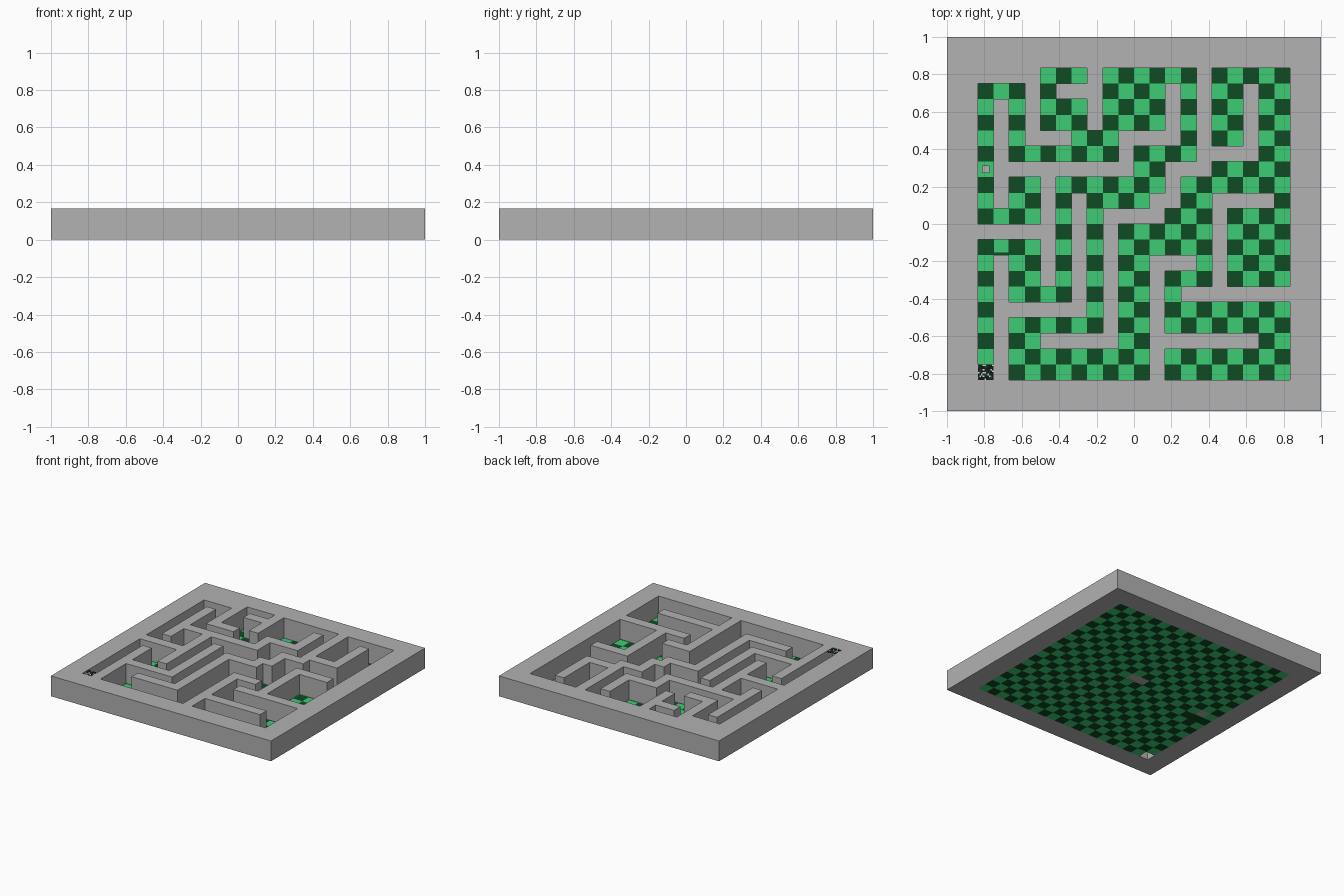
import bpy, bmesh, random

if "Cube" in bpy.data.objects:
    bpy.data.objects.remove(bpy.data.objects["Cube"])

C = 1 / 12          # one grid cell
N = 20              # cells across the maze interior
EDGE = N * C / 2    # interior half width
TOP = 2 * C         # wall height

# Wide passages: first column, first row, last column, last row
ROOMS = [(8, 0, 11, 3), (15, 0, 16, 4), (18, 0, 19, 5), (15, 6, 19, 7),
         (16, 9, 19, 13), (9, 10, 14, 11), (9, 10, 10, 19), (2, 18, 10, 19),
         (12, 15, 19, 16), (18, 15, 19, 19), (12, 18, 19, 19), (10, 5, 11, 6),
         (7, 7, 10, 8), (13, 7, 14, 8), (4, 2, 6, 3), (6, 4, 8, 5),
         (2, 7, 3, 9), (2, 11, 3, 14), (2, 16, 3, 18)]

# One-cell corridors: corner points as (column, row)
PATHS = [[(8, 5), (2, 5), (2, 1), (0, 1), (0, 9), (3, 9)],
         [(4, 3), (4, 0), (6, 0)],
         [(11, 0), (13, 0), (13, 5), (10, 5)],
         [(15, 0), (19, 0)],
         [(11, 7), (5, 7), (5, 14), (2, 14)],
         [(7, 7), (7, 16), (2, 16)],
         [(13, 7), (19, 7), (19, 9)],
         [(12, 9), (14, 9), (14, 13), (12, 13), (12, 15)],
         [(3, 11), (0, 11), (0, 19)]]


def material(name, rgb):
    m = bpy.data.materials.new(name)
    m.diffuse_color = (*rgb, 1)
    m.use_nodes = True
    m.node_tree.nodes["Principled BSDF"].inputs["Base Color"].default_value = m.diffuse_color
    return m


GREY = material("stone_grey", (0.445, 0.445, 0.445))
LIGHT = material("light_green", (0.048, 0.60, 0.178))
DARK = material("dark_green", (0.0045, 0.069, 0.016))
BLACK = material("near_black", (0.008, 0.008, 0.008))
WHITE = material("off_white", (0.75, 0.75, 0.75))


def finish(bm, name, mats):
    me = bpy.data.meshes.new(name)
    bm.to_mesh(me)
    bm.free()
    for m in mats:
        me.materials.append(m)
    ob = bpy.data.objects.new(name, me)
    bpy.context.collection.objects.link(ob)
    return ob


def box(name, lo, hi, mat):
    bm = bmesh.new()
    bmesh.ops.create_cube(bm, size=1)
    for v in bm.verts:
        v.co = [hi[i] if v.co[i] > 0 else lo[i] for i in range(3)]
    return finish(bm, name, [mat])


def tiles(cells, x0, y0, size, z):
    """Flat welded squares; cells is a list of (column, row, material index)."""
    bm = bmesh.new()
    for c, r, mi in cells:
        x, y = x0 + c * size, y0 - r * size
        f = bm.faces.new([bm.verts.new(p) for p in (
            (x, y - size, z), (x + size, y - size, z), (x + size, y, z), (x, y, z))])
        f.material_index = mi
    bmesh.ops.remove_doubles(bm, verts=bm.verts, dist=1e-4)
    return bm


# Collect the open cells from rooms and corridors
spans = list(ROOMS)
for path in PATHS:
    for (a, b), (c, d) in zip(path, path[1:]):
        spans.append((min(a, c), min(b, d), max(a, c), max(b, d)))
open_cells = {(c, r) for a, b, d, e in spans
              for c in range(a, d + 1) for r in range(b, e + 1)}

# Outer frame
box("frame_front", (-1, -1, 0), (1, -EDGE, TOP), GREY)
box("frame_back", (-1, EDGE, 0), (1, 1, TOP), GREY)
box("frame_left", (-1, -EDGE, 0), (-EDGE, EDGE, TOP), GREY)
box("frame_right", (EDGE, -EDGE, 0), (1, EDGE, TOP), GREY)

# Inner walls: closed cells pulled up to full height
grid = [(c, r) for r in range(N) for c in range(N)]
bm = tiles([(c, r, 0) for c, r in grid if (c, r) not in open_cells],
           -EDGE, EDGE, C, 0.003)
ext = bmesh.ops.extrude_face_region(bm, geom=bm.faces[:], use_keep_orig=True)
for v in ext["geom"]:
    if isinstance(v, bmesh.types.BMVert):
        v.co.z = TOP
bmesh.ops.recalc_face_normals(bm, faces=bm.faces)
finish(bm, "inner_walls", [GREY])

# Chequered floor with a few missing tiles, under walls and the finish
missing = {(9, 9), (10, 9), (1, 10), (0, 19)}
cells = [(c, r, 1 if (c, r) == (1, 11) else (c + r) % 2)
         for c, r in grid if (c, r) not in missing]
finish(tiles(cells, -EDGE, EDGE, C, 0.0), "floor", [LIGHT, DARK])

# Loose tile, shifted a little towards the back
x, y = -EDGE + C, EDGE - 11 * C
box("loose_tile", (x, y - C + 0.013, 0.002), (x + C, y, 0.01), LIGHT)

# Small button in the left corridor
x, y = -EDGE + C / 2, EDGE - 6.5 * C
box("button", (x - 0.02, y - 0.02, 0), (x + 0.02, y + 0.02, 0.02), GREY)

# Speckled finish plate level with the wall tops
random.seed(4)
K = 10
speckle = [(c, r, random.choice((0, 0, 0, 1, 2))) for r in range(K) for c in range(K)]
finish(tiles(speckle, -EDGE, EDGE - 19 * C, C / K, TOP - 0.002),
       "finish_plate", [BLACK, WHITE, DARK])
